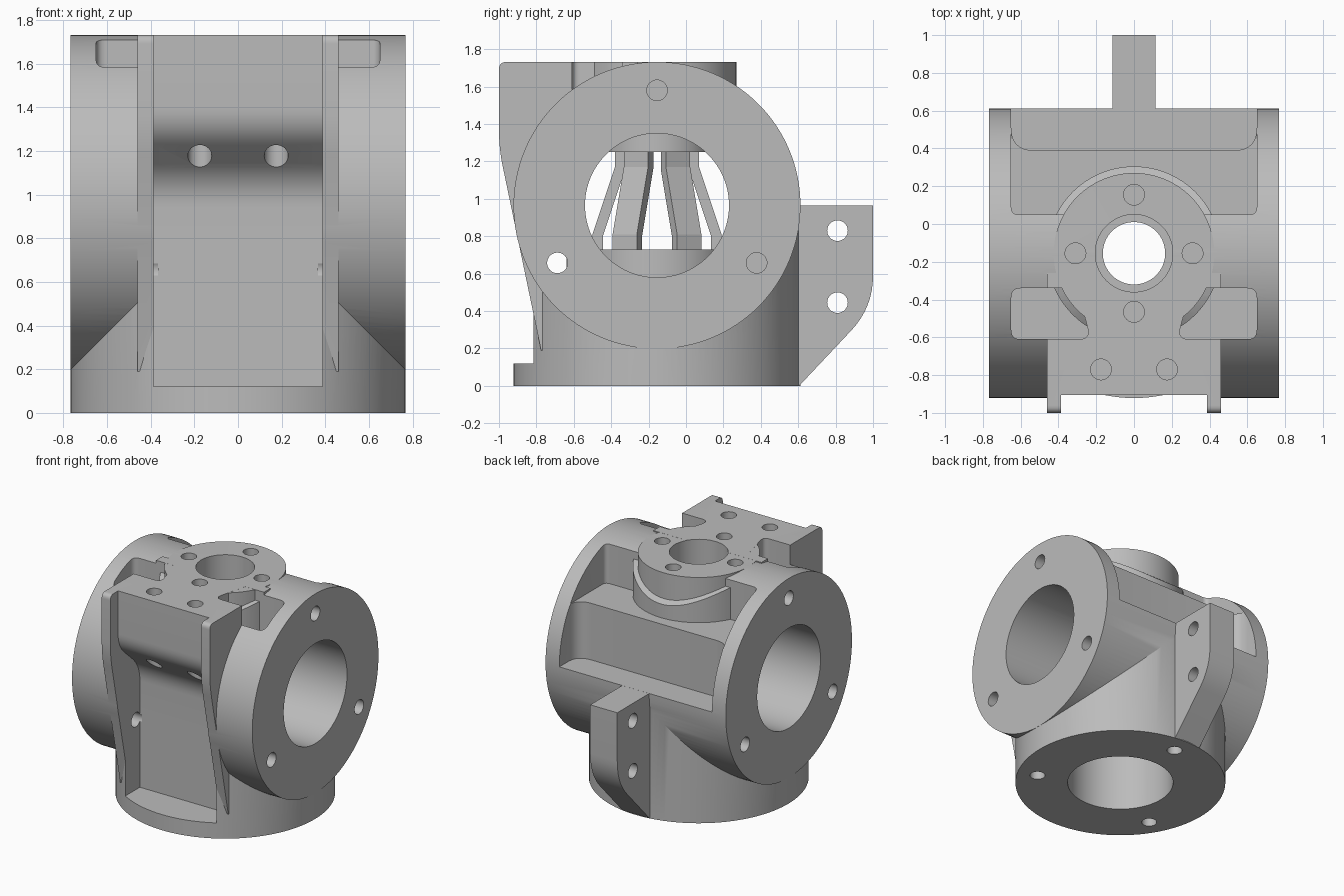
import bpy, bmesh, math
from mathutils import Vector, Matrix

if "Cube" in bpy.data.objects:
    bpy.data.objects.remove(bpy.data.objects["Cube"])

grey = bpy.data.materials.new("machined grey")
grey.use_nodes = True
GREY = (0.5, 0.5, 0.5, 1)
grey.diffuse_color = GREY
grey.node_tree.nodes["Principled BSDF"].inputs["Base Color"].default_value = GREY

# Main dimensions
CY, CZ, R = -0.155, 0.965, 0.767
BORE, BOLT, BOLT_RING = 0.385, 0.055, 0.615
TOP = CZ + R


def finish(name, bm):
    bmesh.ops.recalc_face_normals(bm, faces=bm.faces)
    mesh = bpy.data.meshes.new(name)
    bm.to_mesh(mesh)
    bm.free()
    mesh.materials.append(grey)
    ob = bpy.data.objects.new(name, mesh)
    bpy.context.collection.objects.link(ob)
    return ob


def cylinder(name, axis, centre, r, lo, hi, seg=96):
    """Cylinder along x or z; centre gives the two other coordinates."""
    bm = bmesh.new()
    mid = (lo + hi) / 2
    if axis == "x":
        m = Matrix.Translation((mid, *centre)) @ Matrix.Rotation(math.pi / 2, 4, "Y")
    else:
        m = Matrix.Translation((*centre, mid))
    bmesh.ops.create_cone(bm, cap_ends=True, segments=seg, radius1=r, radius2=r,
                          depth=hi - lo, matrix=m)
    return finish(name, bm)


def rounded(points):
    """Replace every (u, v, radius) corner by a short curve."""
    out = []
    for i, p in enumerate(points):
        c = Vector(p[:2])
        if len(p) == 2:
            out.append(c)
            continue
        a = c + (Vector(points[i - 1][:2]) - c).normalized() * p[2]
        b = c + (Vector(points[(i + 1) % len(points)][:2]) - c).normalized() * p[2]
        for k in range(9):
            t = k / 8
            out.append(a * (1 - t) ** 2 + c * 2 * t * (1 - t) + b * t * t)
    return out


def prism(name, axis, points, lo, hi):
    """Extrude a profile: (y, z) along x, or (x, y) along z."""
    bm = bmesh.new()
    place = (lambda p: (lo, p.x, p.y)) if axis == "x" else (lambda p: (p.x, p.y, lo))
    face = bm.faces.new([bm.verts.new(place(p)) for p in rounded(points)])
    new = bmesh.ops.extrude_face_region(bm, geom=[face])["geom"]
    step = Vector((hi - lo, 0, 0)) if axis == "x" else Vector((0, 0, hi - lo))
    bmesh.ops.translate(bm, vec=step, verts=[v for v in new if isinstance(v, bmesh.types.BMVert)])
    return finish(name, bm)


def combine(target, op, *tools):
    """Apply boolean tools in turn and remove them."""
    bpy.context.view_layer.objects.active = target
    for tool in tools:
        mod = target.modifiers.new("bool", "BOOLEAN")
        mod.operation, mod.solver, mod.object = op, "EXACT", tool
        bpy.ops.object.modifier_apply(modifier=mod.name)
        bpy.data.objects.remove(tool)
    return target


def smooth(ob):
    bpy.ops.object.select_all(action="DESELECT")
    ob.select_set(True)
    bpy.context.view_layer.objects.active = ob
    bpy.ops.object.shade_smooth_by_angle(angle=math.radians(25))


# Crossed barrels with the front block
housing = cylinder("housing", "x", (CY, CZ), R, -R, R, 128)
wing = [(-1, TOP, 0.04), (-1, 1.27, 0.1), (-0.775, 0.19), (-0.5, 0.19), (-0.26, 0.9), (-0.26, TOP)]
combine(housing, "UNION",
        cylinder("stand", "z", (0, CY), R - 0.0005, 0, CZ, 128),
        prism("front_block", "x", wing, -0.46, 0.46))

# Rear and front pockets between the end flanges
W = 0.65
combine(housing, "DIFFERENCE",
        prism("rear_pocket", "z", [(-W, 0.39, 0.12), (W, 0.39, 0.12), (W, 1), (-W, 1)], CZ, 2),
        prism("upper_pocket", "z", [(-W, 0.05, 0.04), (W, 0.05, 0.04), (W, 1), (-W, 1)], 1.4, 2))
for s in (-1, 1):
    blob = [(s * W, -0.61, 0.05), (s * W, -0.34, 0.05), (s * 0.3, -0.34), (s * 0.23, -0.61, 0.06)]
    combine(housing, "DIFFERENCE", prism("front_pocket", "z", blob, 1.4, 2))

# Top boss: curved shoulder below a flat disc
shoulder = cylinder("shoulder", "z", (0, CY), 0.46, 1.36, TOP)
combine(shoulder, "INTERSECT", cylinder("limit", "x", (CY, CZ), 0.71, -1, 1))
combine(housing, "UNION", shoulder, cylinder("disc", "z", (0, CY), 0.425, 1.37, TOP - 0.0005))

# Front channel with a sloped ceiling
channel = [(-1.2, 0.12), (-0.64, 0.12), (-0.64, 1.06, 0.12), (-0.905, 1.30, 0.1),
           (-0.905, 2), (-1.2, 2)]
combine(housing, "DIFFERENCE", prism("channel", "x", channel, -0.387, 0.387))

# Rear fin with two cross holes
fin = prism("fin", "x", [(0.5, 0), (0.605, 0), (1, 0.42, 0.17), (1, CZ - 0.0005),
                         (0.38, CZ - 0.0005), (0.38, 0.3)], -0.115, 0.115)
combine(fin, "DIFFERENCE", *[cylinder("fin_hole", "x", (0.81, z), BOLT, -1, 1, 32)
                             for z in (0.83, 0.445)])
combine(housing, "UNION", fin)

# Bores
combine(housing, "DIFFERENCE",
        cylinder("cross_bore", "x", (CY, CZ), BORE, -1, 1),
        cylinder("lower_bore", "z", (0, CY), BORE, -0.1, 0.8),
        cylinder("upper_bore", "z", (0, CY), 0.165, 1.2, 2),
        cylinder("counterbore", "z", (0, CY), 0.205, 1.45, 2))

# Bolt holes in the three flanges
holes = []
for i in range(3):
    a = math.radians(90 + 120 * i)
    u, v = BOLT_RING * math.cos(a), BOLT_RING * math.sin(a)
    depth = 0.4 if u < -0.1 else 0.3
    holes.append(cylinder("hole", "z", (u, CY + v), BOLT, -0.1, 0.25, 32))
    for lo, hi in ((R - depth, 1), (-1, depth - R)):
        holes.append(cylinder("hole", "x", (CY + u, CZ + v), BOLT, lo, hi, 32))
# Bolt holes in the top face
for x, y in ((0, 0.155), (0.31, CY), (-0.31, CY), (0, -0.465)):
    holes.append(cylinder("hole", "z", (x, y), BOLT, 1.5, 2, 32))
for x in (-0.175, 0.175):
    holes.append(cylinder("hole", "z", (x, -0.77), BOLT, 1.0, 2, 32))
combine(housing, "DIFFERENCE", *holes)
smooth(housing)

# Inner seat rings above and below the cage
seat = cylinder("lower_seat", "z", (0, CY), 0.395, 0.5, 0.73)
smooth(combine(seat, "DIFFERENCE", cylinder("cut", "z", (0, CY), 0.29, 0, 1)))
roof = cylinder("upper_seat", "z", (0, CY), 0.3, 1.25, 1.4)
smooth(combine(roof, "DIFFERENCE", cylinder("cut", "z", (0, CY), 0.165, 1, 2)))

# Six bent cage struts
strut = [(0.29, 0.7), (0.345, 0.7), (0.345, 0.81), (0.225, 1.17), (0.225, 1.28),
         (0.17, 1.28), (0.17, 1.16), (0.29, 0.8)]
for i in range(6):
    bm = bmesh.new()
    face = bm.faces.new([bm.verts.new((-0.075, u, z)) for u, z in strut])
    new = bmesh.ops.extrude_face_region(bm, geom=[face])["geom"]
    bmesh.ops.translate(bm, vec=(0.15, 0, 0), verts=[v for v in new if isinstance(v, bmesh.types.BMVert)])
    bm.transform(Matrix.Translation((0, CY, 0)) @ Matrix.Rotation(math.radians(60 * i), 4, "Z"))
    finish(f"cage_strut_{i + 1}", bm)
